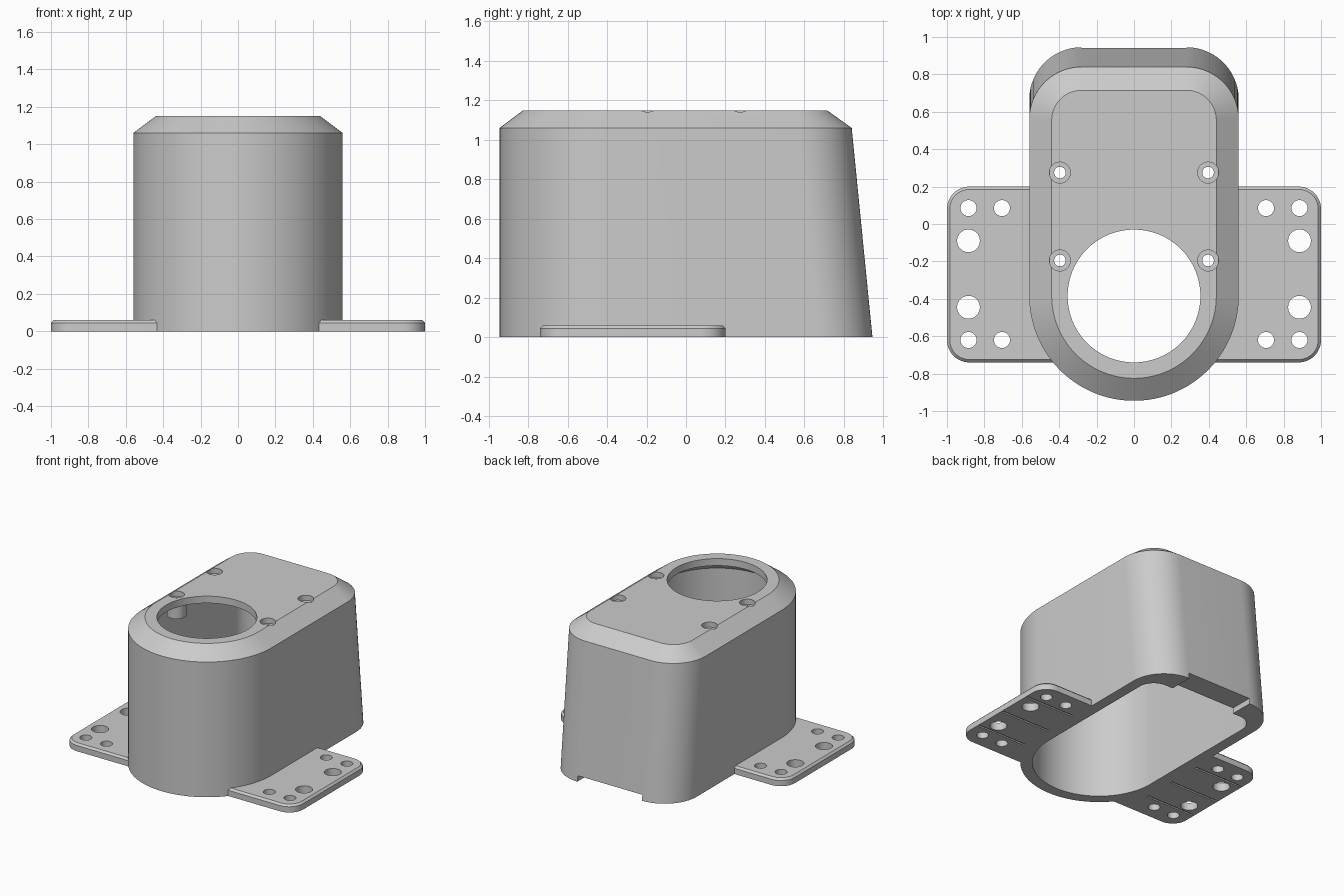
import bpy, bmesh
from math import sin, cos, pi

if "Cube" in bpy.data.objects:
    bpy.data.objects.remove(bpy.data.objects["Cube"])

FRONT_Y = -0.385   # centre of the rounded front and of the big opening


def arc(cx, cy, r, a0, a1, n):
    return [(cx + r * cos(a0 + (a1 - a0) * i / n), cy + r * sin(a0 + (a1 - a0) * i / n))
            for i in range(n + 1)]


def housing_outline(hw, back, rc):
    """Half-round front, straight sides, rounded back corners."""
    return (arc(0, FRONT_Y, hw, pi, 2 * pi, 64)
            + arc(hw - rc, back - rc, rc, 0, pi / 2, 20)
            + arc(rc - hw, back - rc, rc, pi / 2, pi, 20))


def rounded_rect(x0, x1, y0, y1, r):
    return (arc(x0 + r, y0 + r, r, pi, 1.5 * pi, 12) + arc(x1 - r, y0 + r, r, 1.5 * pi, 2 * pi, 12)
            + arc(x1 - r, y1 - r, r, 0, pi / 2, 12) + arc(x0 + r, y1 - r, r, pi / 2, pi, 12))


def loft(name, sections):
    """Closed solid through (outline, z) sections of equal point count."""
    bm = bmesh.new()
    rings = [[bm.verts.new((x, y, z)) for x, y in pts] for pts, z in sections]
    n = len(rings[0])
    bm.faces.new(rings[0][::-1])
    bm.faces.new(rings[-1])
    for a, b in zip(rings, rings[1:]):
        for i in range(n):
            j = (i + 1) % n
            bm.faces.new((a[i], a[j], b[j], b[i]))
    bmesh.ops.recalc_face_normals(bm, faces=bm.faces)
    me = bpy.data.meshes.new(name)
    bm.to_mesh(me)
    bm.free()
    ob = bpy.data.objects.new(name, me)
    bpy.context.collection.objects.link(ob)
    return ob


def cylinder(x, y, r, z0, z1, n=32):
    pts = arc(x, y, r, 0, 2 * pi, n)[:-1]
    return loft("cylinder", [(pts, z0), (pts, z1)])


def box(x0, x1, y0, y1, z0, z1):
    pts = [(x0, y0), (x1, y0), (x1, y1), (x0, y1)]
    return loft("box", [(pts, z0), (pts, z1)])


def combine(target, tool, op):
    mod = target.modifiers.new("bool", 'BOOLEAN')
    mod.operation, mod.solver, mod.object = op, 'EXACT', tool
    bpy.context.view_layer.objects.active = target
    bpy.ops.object.modifier_apply(modifier=mod.name)
    bpy.data.objects.remove(tool)


# Outer shell: sloped back, chamfered top
housing = loft("sensor_housing", [
    (housing_outline(0.56, 0.945, 0.28), 0),
    (housing_outline(0.56, 0.84, 0.28), 1.06),
    (housing_outline(0.44, 0.715, 0.16), 1.15)])

# Mounting flange with bevelled top edge, on both sides
flange = loft("flange", [
    (rounded_rect(-1, 1, -0.74, 0.2, 0.12), 0),
    (rounded_rect(-1, 1, -0.74, 0.2, 0.12), 0.045),
    (rounded_rect(-0.985, 0.985, -0.725, 0.185, 0.105), 0.06)])
combine(housing, flange, 'UNION')

# Hollow interior, open at the bottom
cavity = loft("cavity", [
    (housing_outline(0.475, 0.76, 0.13), -0.1),
    (housing_outline(0.475, 0.76, 0.13), 1.02),
    (housing_outline(0.40, 0.68, 0.10), 1.095)])
combine(housing, cavity, 'DIFFERENCE')

# Screw bosses under the top plate
screws = [(s * 0.396, y) for s in (-1, 1) for y in (-0.195, 0.275)]
for x, y in screws:
    combine(housing, cylinder(x, y, 0.07, 0.99, 1.12), 'UNION')

# Large round opening and counterbored screw holes
combine(housing, cylinder(0, FRONT_Y, 0.355, 0.9, 1.3, 96), 'DIFFERENCE')
for x, y in screws:
    combine(housing, cylinder(x, y, 0.031, 0.9, 1.3), 'DIFFERENCE')
    combine(housing, cylinder(x, y, 0.056, 1.11, 1.3), 'DIFFERENCE')

# Cable notch at the bottom of the back wall
combine(housing, box(-0.28, 0.28, 0.7, 1.1, -0.1, 0.045), 'DIFFERENCE')

# Flange holes and shallow grooves on its underside
holes = [(0.885, 0.085, 0.043), (0.706, 0.085, 0.043), (0.885, -0.09, 0.061),
         (0.885, -0.445, 0.061), (0.885, -0.62, 0.043), (0.706, -0.62, 0.043)]
for s in (-1, 1):
    for x, y, r in holes:
        combine(housing, cylinder(s * x, y, r, -0.1, 0.2), 'DIFFERENCE')
    for y in (0.0, -0.27, -0.53):
        xs = sorted((s * 0.57, s * 0.985))
        combine(housing, box(xs[0], xs[1], y - 0.008, y + 0.008, -0.1, 0.01), 'DIFFERENCE')

# Smooth curved walls, sharp edges kept
bpy.ops.object.select_all(action='DESELECT')
housing.select_set(True)
bpy.context.view_layer.objects.active = housing
bpy.ops.object.shade_smooth_by_angle(angle=0.5)
